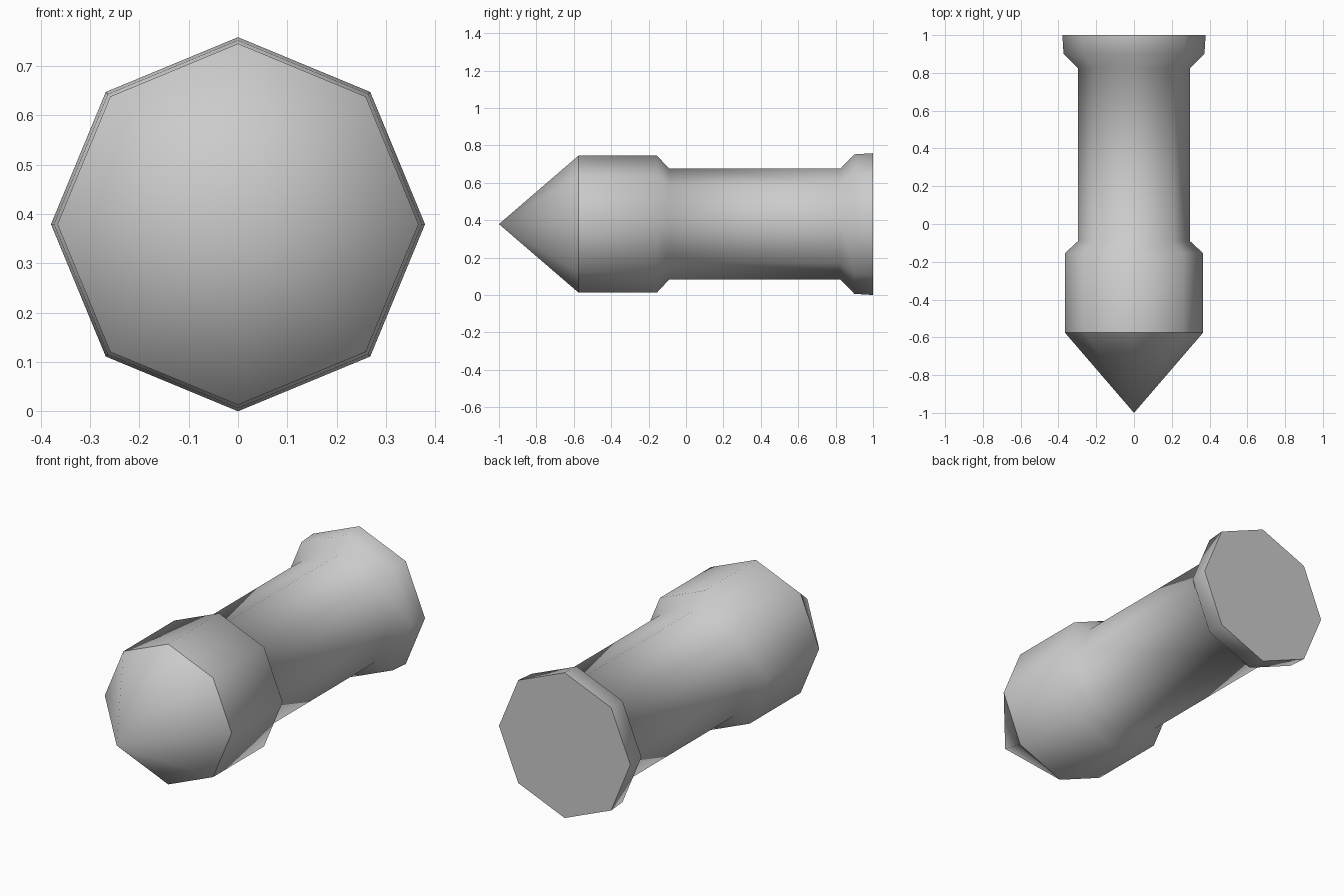
import bpy, bmesh
from math import sin, cos, pi

cube = bpy.data.objects.get("Cube")
if cube:
    bpy.data.objects.remove(cube, do_unlink=True)

SIDES = 8
AXIS_Z = 0.379

# Plain grey surface
grey = bpy.data.materials.new("plain_grey")
grey.use_nodes = True
colour = (0.6, 0.6, 0.6, 1)
grey.diffuse_color = colour
grey.node_tree.nodes["Principled BSDF"].inputs["Base Color"].default_value = colour

# Profile along the length: (y, radius), from nose base to tail
profile = [(-0.575, 0.366), (-0.155, 0.366), (-0.09, 0.296),
           (0.825, 0.296), (0.9, 0.373), (1.0, 0.379)]

bm = bmesh.new()
rings = [[bm.verts.new((r * sin(2 * pi * i / SIDES), y, AXIS_Z + r * cos(2 * pi * i / SIDES)))
          for i in range(SIDES)] for y, r in profile]
tip = bm.verts.new((0, -1, AXIS_Z))

# Body walls, pointed nose and flat tail
for a, b in zip(rings, rings[1:]):
    for i in range(SIDES):
        j = (i + 1) % SIDES
        bm.faces.new((a[i], a[j], b[j], b[i]))
for i in range(SIDES):
    bm.faces.new((tip, rings[0][(i + 1) % SIDES], rings[0][i]))
bm.faces.new(rings[-1])
bmesh.ops.recalc_face_normals(bm, faces=bm.faces)

# Smooth shading, with hard rims at the nose base and the tail
for face in bm.faces:
    face.smooth = True
for ring in (rings[0], rings[-1]):
    for i in range(SIDES):
        bm.edges.get((ring[i], ring[(i + 1) % SIDES])).smooth = False

mesh = bpy.data.meshes.new("pointed_bolt")
bm.to_mesh(mesh)
bm.free()
mesh.materials.append(grey)
bolt = bpy.data.objects.new("pointed_bolt", mesh)
bpy.context.collection.objects.link(bolt)
